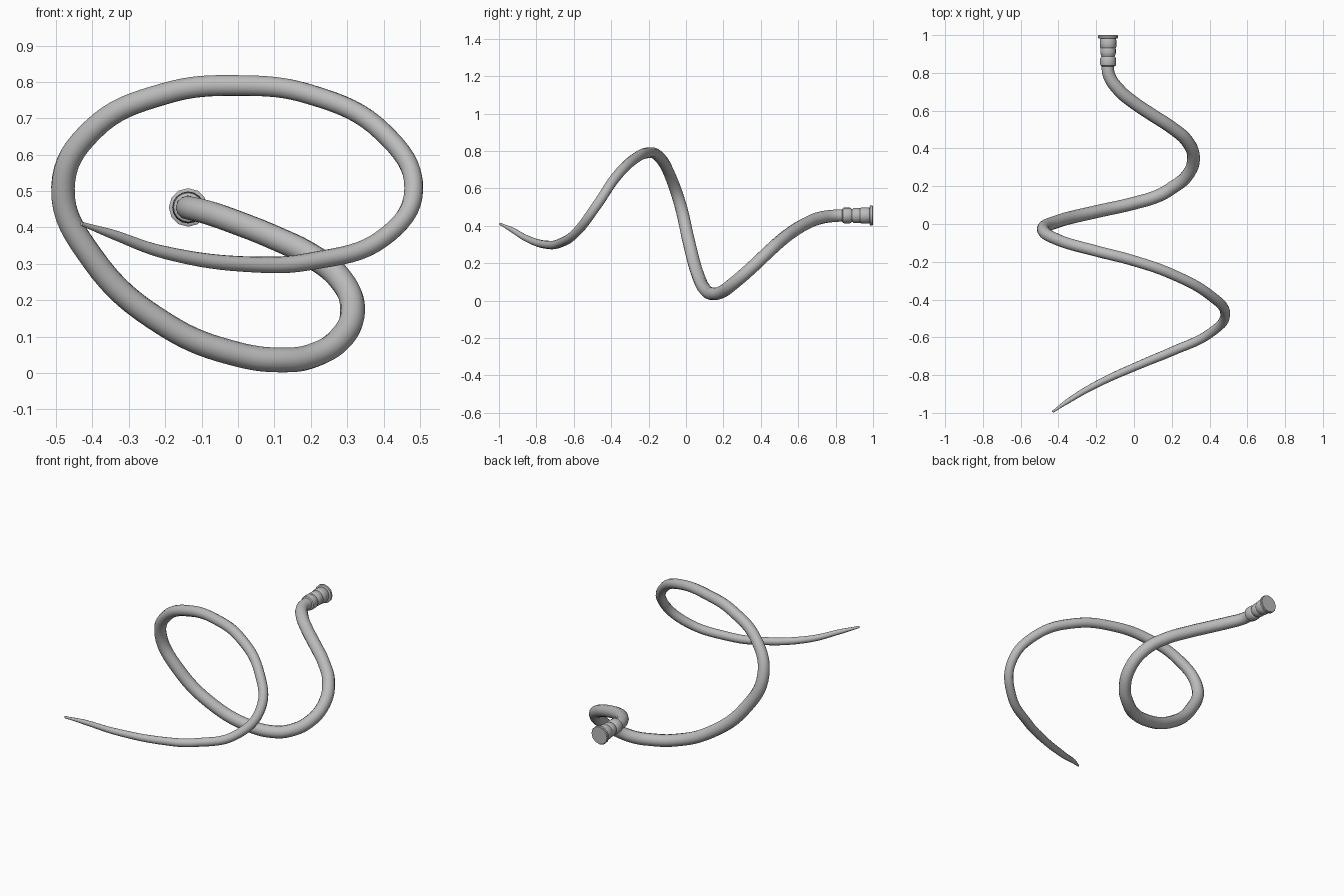
import bpy, bmesh, math

if "Cube" in bpy.data.objects:
    bpy.data.objects.remove(bpy.data.objects["Cube"])

grey = bpy.data.materials.new("grey")
grey.diffuse_color = (0.5, 0.5, 0.5, 1)
grey.use_nodes = True
grey.node_tree.nodes["Principled BSDF"].inputs["Base Color"].default_value = grey.diffuse_color

# Whip lash: centre line (x, y, z) and radius, from handle to tip
PATH = [
    (-.138, .86, .455, .033), (-.133, .79, .453, .033), (-.08, .71, .44, .034),
    (.0, .642, .412, .034), (.1, .575, .372, .034), (.2, .51, .323, .034),
    (.28, .44, .26, .034), (.315, .35, .175, .034), (.28, .255, .093, .034),
    (.2, .19, .046, .034), (.13, .15, .036, .034), (.0, .11, .051, .034),
    (-.2, .065, .133, .034), (-.4, .015, .315, .034), (-.481, -.03, .51, .033),
    (-.4, -.085, .668, .031), (-.2, -.143, .768, .030), (.0, -.195, .79, .029),
    (.2, -.265, .765, .028), (.4, -.375, .66, .027), (.483, -.48, .505, .026),
    (.4, -.58, .372, .025), (.2, -.675, .307, .024), (.05, -.737, .298, .022),
    (-.2, -.85, .331, .018), (-.35, -.938, .383, .013), (-.43, -.994, .41, .006),
]
curve = bpy.data.curves.new("lash", 'CURVE')
curve.dimensions = '3D'
curve.bevel_depth = 1.0
curve.bevel_resolution = 4
curve.resolution_u = 8
curve.use_fill_caps = True
spline = curve.splines.new('BEZIER')
spline.bezier_points.add(len(PATH) - 1)
spline.radius_interpolation = 'CARDINAL'
for p, (x, y, z, r) in zip(spline.bezier_points, PATH):
    p.co = (x, y, z)
    p.radius = r
    p.handle_left_type = p.handle_right_type = 'AUTO'
lash = bpy.data.objects.new("lash", curve)
bpy.context.collection.objects.link(lash)
curve.materials.append(grey)
bpy.context.view_layer.objects.active = lash
lash.select_set(True)
bpy.ops.object.convert(target='MESH')
lash.select_set(False)


def turned(name, profile, sides=16, cx=-.137, cz=.455):
    """Solid of revolution about the y direction; profile is (y, radius)."""
    bm = bmesh.new()
    rings = []
    for y, r in profile:
        rings.append([bm.verts.new((cx + r * math.cos(2 * math.pi * i / sides), y,
                                    cz + r * math.sin(2 * math.pi * i / sides)))
                      for i in range(sides)])
    for a, b in zip(rings, rings[1:]):
        for i in range(sides):
            j = (i + 1) % sides
            bm.faces.new((a[i], a[j], b[j], b[i]))
    bm.faces.new(rings[0])
    bm.faces.new(rings[-1])
    bmesh.ops.recalc_face_normals(bm, faces=bm.faces)
    me = bpy.data.meshes.new(name)
    bm.to_mesh(me)
    bm.free()
    me.materials.append(grey)
    ob = bpy.data.objects.new(name, me)
    bpy.context.collection.objects.link(ob)
    bpy.context.view_layer.objects.active = ob
    ob.select_set(True)
    bpy.ops.object.shade_smooth_by_angle(angle=math.radians(35))
    ob.select_set(False)


# Handle: front collar, grip with a waist, and end flange
turned("collar", [(.835, .034), (.839, .040), (.845, .042), (.876, .042), (.884, .038), (.888, .034)])
turned("grip", [(.884, .034), (.89, .035), (.896, .039), (.905, .041), (.925, .041), (.931, .039),
                (.937, .043), (.955, .044), (.975, .043), (.982, .040), (.988, .038)])
turned("end_flange", [(.982, .048), (.985, .053), (.996, .053), (1.0, .050)], sides=12)
